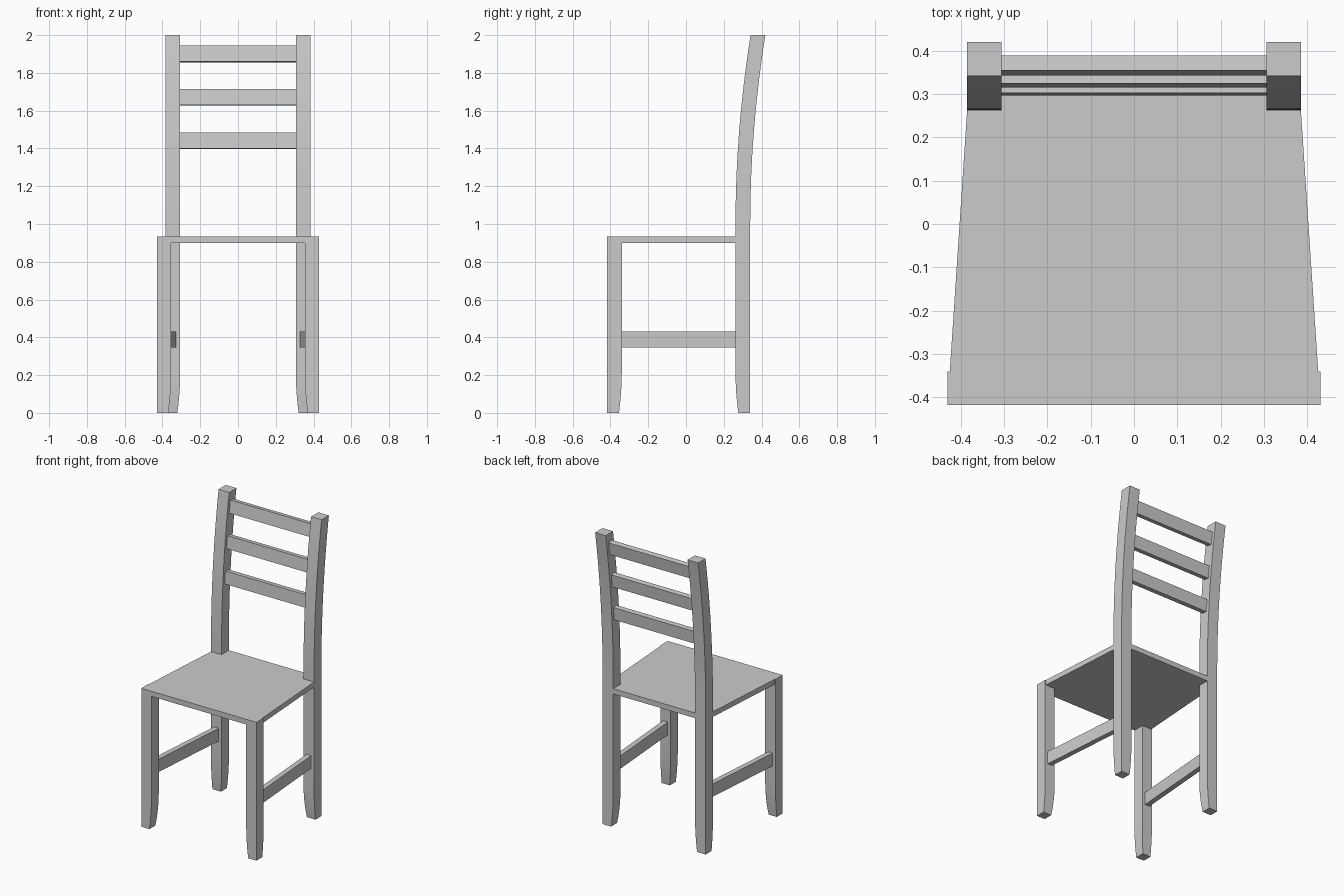
import bpy
import bmesh
import math

cube = bpy.data.objects.get("Cube")
if cube:
    bpy.data.objects.remove(cube, do_unlink=True)

SEAT_TOP, SEAT_THICK = 0.935, 0.035
FRONT, BACK = -0.418, 0.34
LEG = 0.078
POST_IN, POST_OUT = 0.306, 0.385
FRONT_IN, FRONT_OUT = 0.354, 0.43
SLAT = 0.035


def loft(name, rings):
    """Skin a list of equal closed rings into a capped solid."""
    bm = bmesh.new()
    loops = [[bm.verts.new(p) for p in ring] for ring in rings]
    count = len(loops[0])
    for a, b in zip(loops, loops[1:]):
        for i in range(count):
            j = (i + 1) % count
            bm.faces.new((a[i], a[j], b[j], b[i]))
    bm.faces.new(loops[0])
    bm.faces.new(loops[-1])
    bmesh.ops.recalc_face_normals(bm, faces=bm.faces)
    mesh = bpy.data.meshes.new(name)
    bm.to_mesh(mesh)
    bm.free()
    obj = bpy.data.objects.new(name, mesh)
    bpy.context.collection.objects.link(obj)
    bpy.ops.object.select_all(action='DESELECT')
    obj.select_set(True)
    bpy.context.view_layer.objects.active = obj
    bpy.ops.object.shade_smooth_by_angle(angle=math.radians(30))
    return obj


def rect(x0, x1, y0, y1, z):
    return [(x0, y0, z), (x1, y0, z), (x1, y1, z), (x0, y1, z)]


def foot(z):
    """Inward rounding of a leg near the floor."""
    return 0.015 * max(0, 1 - z / 0.22) ** 2


def lean(z):
    """Backward sweep of the posts above the seat."""
    return 0.08 * max(0, z - 1) ** 2


foot_levels = [0.22 * i / 6 for i in range(7)]
post_levels = foot_levels + [1 + i / 12 for i in range(13)]

for side, s in (("left", 1), ("right", -1)):
    # Front legs, rounded on their two inner faces
    loft(f"front_leg_{side}", [
        rect(s * (FRONT_IN + foot(z)), s * FRONT_OUT,
             FRONT, FRONT + LEG - foot(z), z)
        for z in foot_levels + [SEAT_TOP]])

    # Back legs running up into the swept posts
    loft(f"back_post_{side}", [
        rect(s * (POST_IN + foot(z)), s * POST_OUT,
             BACK - LEG + foot(z) + lean(z), BACK + lean(z), z)
        for z in post_levels])

    # Side stretchers between the leg centres
    ends = [((FRONT_IN + FRONT_OUT) / 2, FRONT + LEG),
            ((POST_IN + POST_OUT) / 2, BACK - LEG)]
    loft(f"side_stretcher_{side}", [
        [(s * (x + dx * SLAT / 2), y, z)
         for dx, z in ((-1, 0.345), (1, 0.345), (1, 0.432), (-1, 0.432))]
        for x, y in ends])

# Tapered seat, notched around legs and posts
half = [(FRONT_IN, FRONT), (FRONT_IN, FRONT + LEG), (0.425, FRONT + LEG),
        (POST_OUT, BACK - LEG), (POST_IN, BACK - LEG), (POST_IN, BACK)]
outline = half + [(-x, y) for x, y in reversed(half)]
loft("seat", [[(x, y, z) for x, y in outline]
              for z in (SEAT_TOP - SEAT_THICK, SEAT_TOP)])

# Back slats, each tilted to follow the posts
for name, zc in (("lower", 1.441), ("middle", 1.671), ("upper", 1.9)):
    tilt = math.atan(0.16 * (zc - 1))
    yc = BACK - LEG / 2 + lean(zc)
    c, n = math.cos(tilt), math.sin(tilt)
    section = []
    for u, v in ((-1, -1), (1, -1), (1, 1), (-1, 1)):
        a, b = u * SLAT / 2, v * 0.0425
        section.append((yc + a * c + b * n, zc - a * n + b * c))
    loft(f"back_slat_{name}", [[(x, y, z) for y, z in section]
                               for x in (-POST_IN, POST_IN)])
